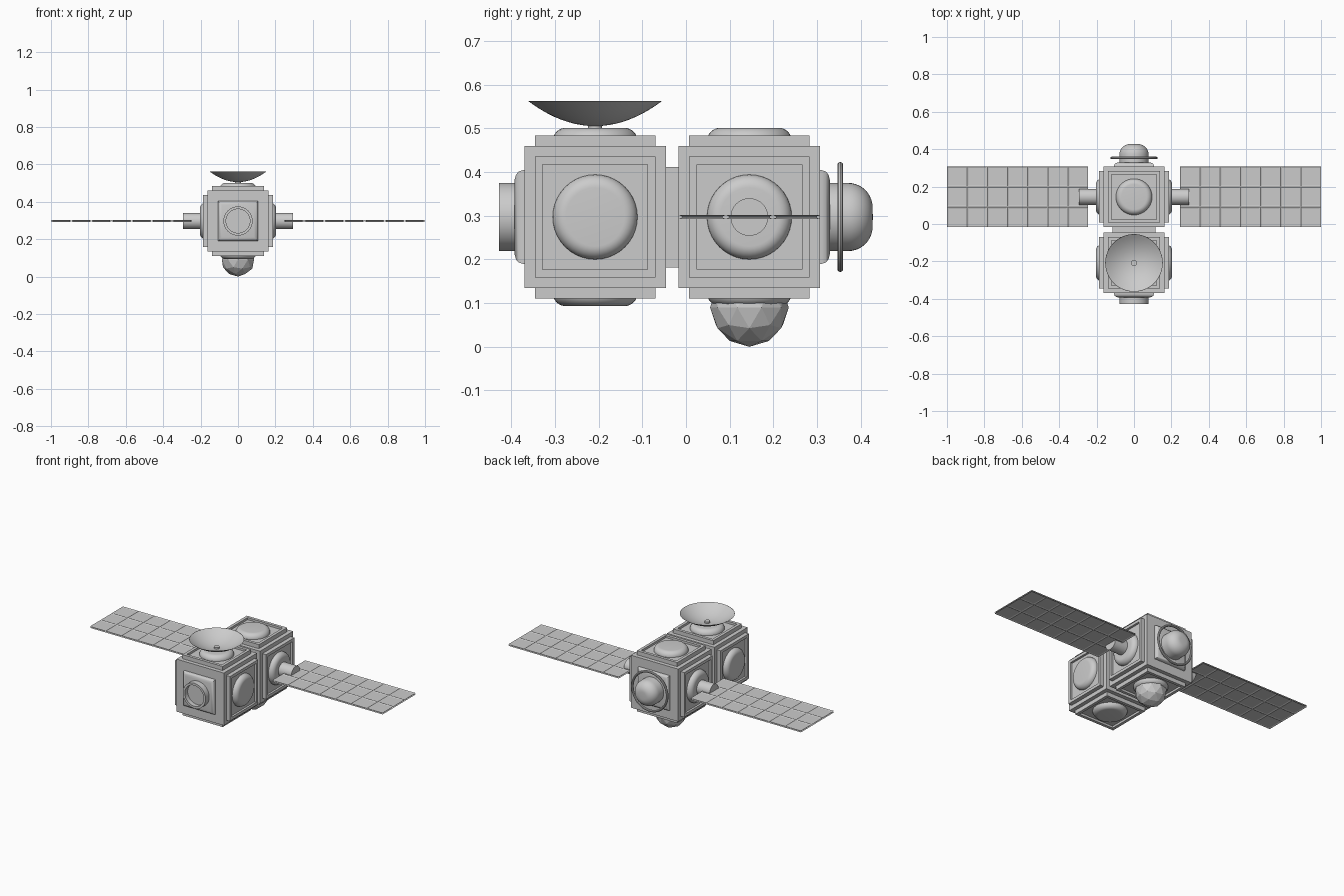
import bpy, bmesh, math
from mathutils import Vector, Matrix

if "Cube" in bpy.data.objects:
    bpy.data.objects.remove(bpy.data.objects["Cube"])

ZC = 0.297           # height of the module centres
FY, RY = -0.208, 0.145   # front and rear module centres along y
H = 0.162            # module half size


def finish(name, bm, smooth=True, loc=(0, 0, 0)):
    bmesh.ops.recalc_face_normals(bm, faces=bm.faces)
    me = bpy.data.meshes.new(name)
    bm.to_mesh(me)
    bm.free()
    ob = bpy.data.objects.new(name, me)
    ob.location = loc
    bpy.context.collection.objects.link(ob)
    if smooth:
        bpy.ops.object.select_all(action='DESELECT')
        ob.select_set(True)
        bpy.context.view_layer.objects.active = ob
        bpy.ops.object.shade_smooth_by_angle(angle=math.radians(35))
    return ob


def box(name, loc, size):
    bm = bmesh.new()
    bmesh.ops.create_cube(bm, size=1)
    bmesh.ops.scale(bm, vec=size, verts=bm.verts)
    return finish(name, bm, False, loc)


def lathe(name, profile, origin, axis, sides=40, smooth=True):
    """Turn (radius, height) points around an axis; 4 sides gives square parts."""
    k = math.sqrt(2) if sides == 4 else 1
    off = math.pi / 4 if sides == 4 else 0
    bm = bmesh.new()
    rings = []
    for r, h in profile:
        if r == 0:
            rings.append([bm.verts.new((0, 0, h))])
        else:
            rings.append([bm.verts.new((k * r * math.cos(off + 2 * math.pi * i / sides),
                                        k * r * math.sin(off + 2 * math.pi * i / sides), h))
                          for i in range(sides)])
    for a, b in zip(rings, rings[1:]):
        for i in range(sides):
            j = (i + 1) % sides
            quad = [a[i % len(a)], a[j % len(a)], b[j % len(b)], b[i % len(b)]]
            bm.faces.new(list(dict.fromkeys(quad)))
    rot = Vector(axis).to_track_quat('Z', 'Y').to_matrix().to_4x4()
    bm.transform(Matrix.Translation(origin) @ rot)
    return finish(name, bm, smooth)


def arc(rc, hc, rad, steps=8):
    return [(rc + rad * math.cos(t * math.pi / 2 / steps),
             hc + rad * math.sin(t * math.pi / 2 / steps)) for t in range(steps + 1)]


# Two cube modules, each with four recessed frames and rounded discs
frame = [(0, 0.155), (0.138, 0.155), (0.138, 0.187), (0.12, 0.187), (0.12, 0.174), (0, 0.174)]
disc = [(0, 0.165), (0.097, 0.165)] + arc(0.067, 0.174, 0.03) + [(0, 0.204)]
sides = {"left": (-1, 0, 0), "right": (1, 0, 0), "top": (0, 0, 1), "bottom": (0, 0, -1)}
for label, y in (("front", FY), ("rear", RY)):
    c = (0, y, ZC)
    box(label + "_module", c, (2 * H, 2 * H, 2 * H))
    for side, axis in sides.items():
        lathe(f"{label}_{side}_frame", frame, c, axis, 4, False)
        lathe(f"{label}_{side}_disc", disc, c, axis)

# Connector between the modules
box("connector", (0, -0.031, ZC), (0.23, 0.06, 0.23))

# Square end plates with rounded rims
plate = [(0, 0.15), (0.107, 0.15), (0.107, 0.166), (0.104, 0.175), (0.097, 0.181), (0.086, 0.184), (0, 0.184)]
lathe("front_plate", plate, (0, FY, ZC), (0, -1, 0), 4)
lathe("rear_plate", plate, (0, RY, ZC), (0, 1, 0), 4)

# Docking tube on the front
tube = [(0, 0.17), (0.078, 0.17), (0.078, 0.2195), (0.064, 0.2195), (0.064, 0.192), (0, 0.192)]
lathe("docking_tube", tube, (0, FY, ZC), (0, -1, 0))

# Rear dome and the thin ring around it
dome = [(0, 0.17), (0.078, 0.17)] + arc(0.022, 0.226, 0.056, 10) + [(0, 0.2825)]
lathe("rear_dome", dome, (0, RY, ZC), (0, 1, 0))
ring = [(0.119 + 0.007 * math.cos(t * math.pi / 5), 0.007 * math.sin(t * math.pi / 5)) for t in range(11)]
lathe("rear_ring", ring, (0, 0.353, ZC), (0, 1, 0), 48)

# Dish antenna with stem and feed
outer = [(0.154 * i / 10, 0.505 + 0.058 * (i / 10) ** 2) for i in range(11)]
inner = [(r * 0.99, h + 0.003 * (1 - r / 0.154)) for r, h in reversed(outer)]
lathe("dish", outer + inner, (0, FY, 0), (0, 0, 1), 48)
lathe("dish_stem", [(0, 0.49), (0.016, 0.49), (0.016, 0.518), (0, 0.518)], (0, FY, 0), (0, 0, 1), 24)

# Faceted sensor ball under the rear module
bm = bmesh.new()
bmesh.ops.create_icosphere(bm, subdivisions=2, radius=0.09)
finish("sensor_ball", bm, False, (0, RY, 0.09))

# Solar panel arms
for side, s in (("left", -1), ("right", 1)):
    lathe(side + "_panel_arm", [(0, 0.17), (0.043, 0.17), (0.043, 0.293), (0, 0.293)],
          (0, RY, ZC), (s, 0, 0), 32)

# Solar panels: recessed 7 x 3 cells, mirrored below and to the other side
bm = bmesh.new()
bmesh.ops.create_grid(bm, x_segments=7, y_segments=3, size=0.5)
bmesh.ops.scale(bm, vec=(0.755, 0.323, 1), verts=bm.verts)
bmesh.ops.translate(bm, vec=(0.6225, 0, 0.0045), verts=bm.verts)
rim = [e for e in bm.edges if e.is_boundary]
bmesh.ops.inset_individual(bm, faces=bm.faces[:], thickness=0.01, depth=-0.003)
ext = bmesh.ops.extrude_edge_only(bm, edges=rim)
for v in ext["geom"]:
    if isinstance(v, bmesh.types.BMVert):
        v.co.z = 0
panels = finish("solar_panels", bm, False, (0, RY, ZC))
mod = panels.modifiers.new("mirror", 'MIRROR')
mod.use_axis = (True, False, True)
